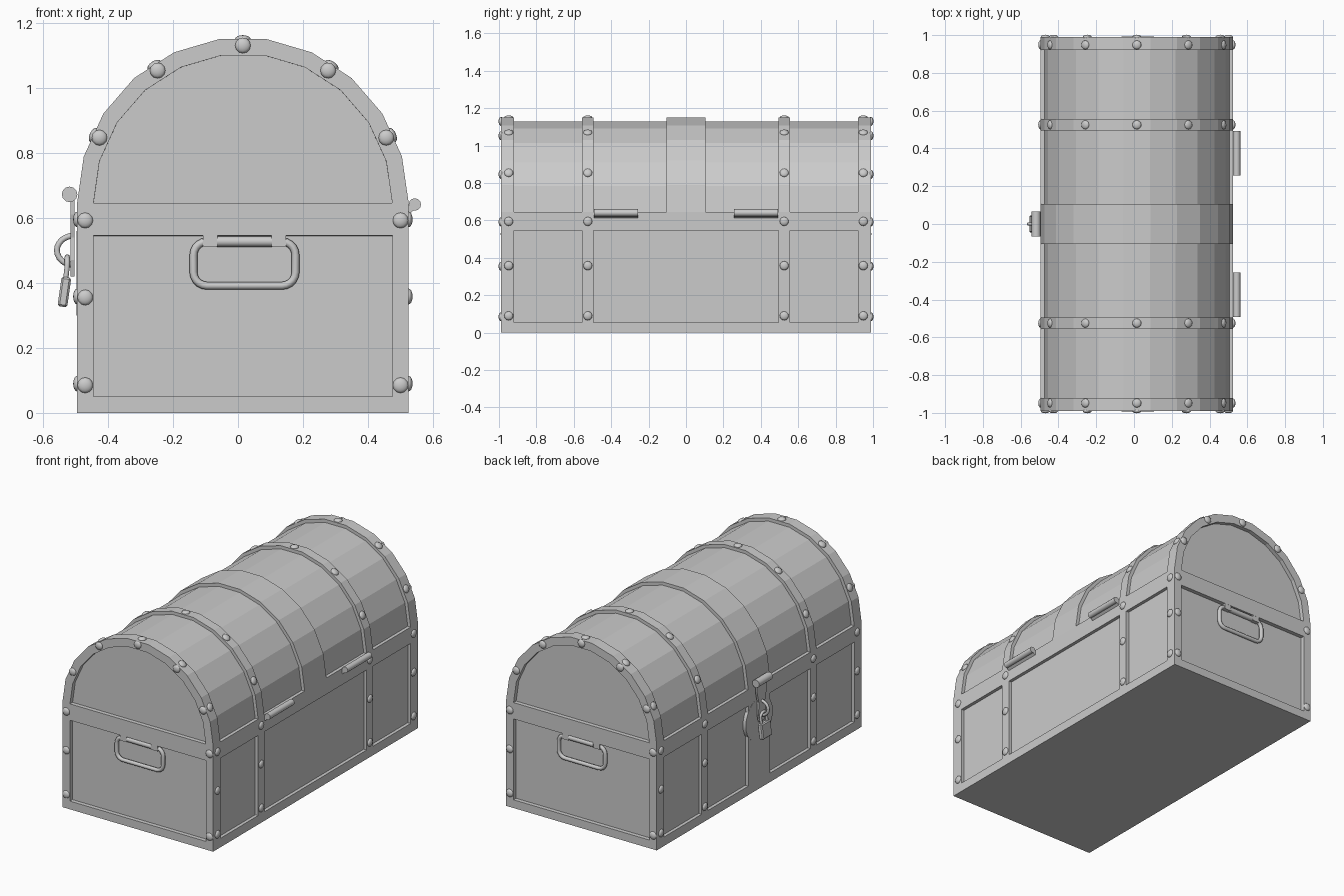
import bpy, bmesh
from math import sin, cos, pi, radians
from mathutils import Vector, Matrix

if "Cube" in bpy.data.objects:
    bpy.data.objects.remove(bpy.data.objects["Cube"])

CX, HW, ZC, L = 0.015, 0.51, 0.645, 0.99   # chest centre x, half width, lid spring line, half length
DEPTH = 0.02


def to_object(name, bm, smooth=False):
    for f in bm.faces:
        f.smooth = smooth
    me = bpy.data.meshes.new(name)
    bm.to_mesh(me)
    bm.free()
    ob = bpy.data.objects.new(name, me)
    bpy.context.collection.objects.link(ob)
    return ob


def box(name, center, size, tilt=0.0, bevel=0.0):
    bm = bmesh.new()
    bmesh.ops.create_cube(bm, size=1, matrix=Matrix.Translation(center)
                          @ Matrix.Rotation(tilt, 4, 'Y') @ Matrix.Diagonal((*size, 1)))
    if bevel:
        bmesh.ops.bevel(bm, geom=bm.edges[:], offset=bevel, segments=1, affect='EDGES')
    return to_object(name, bm)


def rod(name, center, radius, length, axis, sides=16):
    bm = bmesh.new()
    rot = Vector(axis).to_track_quat('Z', 'Y').to_matrix().to_4x4()
    bmesh.ops.create_cone(bm, cap_ends=True, segments=sides, radius1=radius, radius2=radius,
                          depth=length, matrix=Matrix.Translation(center) @ rot)
    ob = to_object(name, bm, True)
    for f in ob.data.polygons:
        f.use_smooth = len(f.vertices) == 4
    return ob


def tube(name, pts, radius, cyclic=False):
    cu = bpy.data.curves.new(name, 'CURVE')
    cu.dimensions = '3D'
    cu.bevel_depth, cu.bevel_resolution, cu.use_fill_caps = radius, 2, True
    sp = cu.splines.new('POLY')
    sp.points.add(len(pts) - 1)
    for p, co in zip(sp.points, pts):
        p.co = (*co, 1)
    sp.use_cyclic_u = cyclic
    sp.use_smooth = True
    ob = bpy.data.objects.new(name, cu)
    bpy.context.collection.objects.link(ob)
    bpy.ops.object.select_all(action='DESELECT')
    bpy.context.view_layer.objects.active = ob
    ob.select_set(True)
    bpy.ops.object.convert(target='MESH')


# Chest shell: profile swept over y, with recessed panels
ZS = [0, 0.055, 0.545, 0.595]
prof = [(HW, z) for z in ZS]
prof += [(HW * cos(pi * k / 11), ZC + HW * sin(pi * k / 11)) for k in range(12)]
prof += [(-HW, z) for z in reversed(ZS)]
N = len(prof)
YS = [-L, -0.92, -0.555, -0.495, -0.105, 0.105, 0.495, 0.555, 0.92, L]
bm = bmesh.new()
cache = {}


def vert(i, j, deep):
    key = (i % N, j, deep)
    if key not in cache:
        x, z = prof[i % N]
        k = 1 - DEPTH / HW if deep else 1
        z = ZC + (z - ZC) * k if z > ZC else z
        cache[key] = bm.verts.new((CX + x * k, YS[j], z))
    return cache[key]


def is_panel(i, j):
    if i == 1:                                   # hinge side body
        return j in (1, 3, 4, 5, 7)
    return (4 <= i <= 14 or i == N - 3 + 0) and j in (1, 3, 5, 7)


for i in range(N):
    for j in range(len(YS) - 1):
        d = is_panel(i, j)
        bm.faces.new([vert(i, j, d), vert(i + 1, j, d), vert(i + 1, j + 1, d), vert(i, j + 1, d)])
        if d:
            for (a, b), (p, q) in (((i - 1, j), ((i, j), (i, j + 1))),
                                   ((i + 1, j), ((i + 1, j), (i + 1, j + 1))),
                                   ((i, j - 1), ((i, j), (i + 1, j))),
                                   ((i, j + 1), ((i, j + 1), (i + 1, j + 1)))):
                if not is_panel(a, b):
                    bm.faces.new([vert(*p, False), vert(*q, False), vert(*q, True), vert(*p, True)])

# Ends: body and lid faces, each inset and sunk
caps = []
for j in (0, len(YS) - 1):
    caps.append(bm.faces.new([vert(i, j, False) for i in (0, 1, 2, 3, N - 4, N - 3, N - 2, N - 1)]))
    caps.append(bm.faces.new([vert(i, j, False) for i in range(3, N - 3)]))
bmesh.ops.recalc_face_normals(bm, faces=bm.faces[:])
bm.normal_update()
bmesh.ops.inset_individual(bm, faces=caps, thickness=0.05, use_even_offset=True)
bm.normal_update()
bmesh.ops.inset_individual(bm, faces=caps, thickness=0.0002, depth=-0.025, use_even_offset=True)
to_object("chest_shell", bm)

# Rivets on the straps and end frames
bm = bmesh.new()


def rivet(pos, normal):
    rot = Vector(normal).to_track_quat('Z', 'Y').to_matrix().to_4x4()
    bmesh.ops.create_uvsphere(bm, u_segments=12, v_segments=8, radius=1,
                              matrix=Matrix.Translation(pos) @ rot @ Matrix.Diagonal((0.024, 0.024, 0.012, 1)))


ANGLES = [pi * (k + 0.5) / 11 for k in (1, 3, 5, 7, 9)]
for y in (-0.948, -0.525, 0.525, 0.948):
    for s in (-1, 1):
        for z in (0.09, 0.358, 0.595):
            rivet((CX + s * HW, y, z), (s, 0, 0))
    for a in ANGLES:
        r = HW * cos(pi / 22)
        rivet((CX + r * cos(a), y, ZC + r * sin(a)), (cos(a), 0, sin(a)))
for s in (-1, 1):
    for x, z in ((-1, 0.085), (-1, 0.355), (-1, 0.592), (1, 0.085), (1, 0.592)):
        rivet((CX - s * x * 0.485, s * L, z), (0, s, 0))
    for a in ANGLES:
        rivet((CX + 0.485 * cos(a), s * L, ZC + 0.485 * sin(a)), (0, s, 0))
to_object("rivets", bm, True)

# Carrying handles at both ends
for s, tag in ((-1, "front"), (1, "back")):
    ring = []
    for sx, sz, start in ((1, 1, 0), (-1, 1, 90), (-1, -1, 180), (1, -1, 270)):
        for k in range(6):
            a = radians(start + 18 * k)
            ring.append((CX + 0.005 + sx * 0.115 + 0.042 * cos(a), s * 0.976,
                         0.459 + sz * 0.026 + 0.042 * sin(a)))
    tube(tag + "_handle", ring, 0.012, True)
    rod(tag + "_handle_bar", (CX + 0.005, s * 0.976, 0.527), 0.016, 0.17, (1, 0, 0), 12)
    for dx in (-0.105, 0.105):
        box(tag + "_handle_bracket", (CX + 0.005 + dx, s * 0.976, 0.53), (0.045, 0.026, 0.036))

# Hinges
for y in (-0.375, 0.375):
    rod("hinge_barrel", (0.544, y, 0.641), 0.019, 0.235, (0, 1, 0), 12)
    box("hinge_leaf", (0.532, y, 0.63), (0.03, 0.235, 0.022), radians(-40))

# Lock plate, hasp barrel and hasp
LX = CX - HW
rod("lock_plate", (LX + 0.009, 0, 0.43), 0.13, 0.02, (1, 0, 0), 24)
rod("hasp_barrel", (-0.518, 0, 0.672), 0.024, 0.13, (0, 1, 0), 12)
half = [(0.05, 0.67), (0.048, 0.61), (0.03, 0.54), (0.034, 0.47), (0.022, 0.42)]
bm = bmesh.new()
f = bm.faces.new([bm.verts.new((-0.515, y, z)) for y, z in half + [(-y, z) for y, z in reversed(half)]])
ext = bmesh.ops.extrude_face_region(bm, geom=[f], use_keep_orig=True)
bmesh.ops.translate(bm, vec=(0.012, 0, 0), verts=[v for v in ext['geom'] if isinstance(v, bmesh.types.BMVert)])
bmesh.ops.recalc_face_normals(bm, faces=bm.faces[:])
to_object("hasp", bm)

# Staple and hanging padlock
tube("staple", [(-0.505 - 0.052 * sin(pi * k / 12), 0, 0.5 + 0.045 * cos(pi * k / 12))
                for k in range(13)], 0.009)
arc = [(-0.525, 0.028 * cos(pi * k / 10), 0.455 + 0.025 * sin(pi * k / 10)) for k in range(11)]
tube("padlock_shackle", [(-0.53, 0.028, 0.41)] + arc + [(-0.53, -0.028, 0.41)], 0.008)
box("padlock_body", (-0.534, 0, 0.372), (0.03, 0.09, 0.092), radians(8), 0.006)
